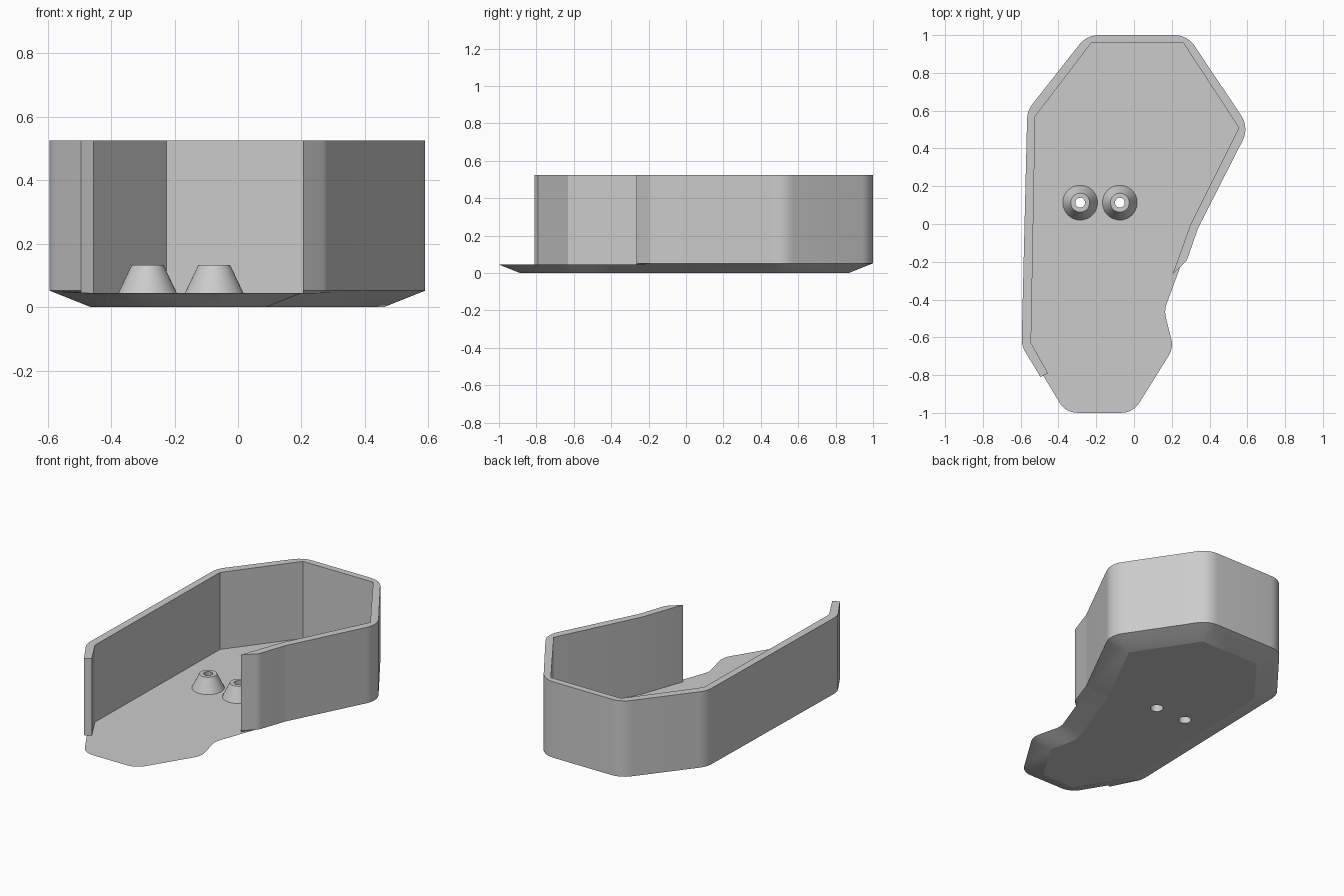
import bpy, bmesh, math
from mathutils import Vector

if "Cube" in bpy.data.objects:
    bpy.data.objects.remove(bpy.data.objects["Cube"])

grey = bpy.data.materials.new("light_grey")
grey.use_nodes = True
COLOUR = (0.6, 0.6, 0.6, 1)
grey.diffuse_color = COLOUR
grey.node_tree.nodes["Principled BSDF"].inputs["Base Color"].default_value = COLOUR

CHAMFER, RIM, FLOOR, TOP = 0.13, 0.052, 0.045, 0.525
LIP = CHAMFER * (1 - FLOOR / RIM)      # inset of the chamfer at floor height


def rounded(corners, closed):
    """Clockwise corners (x, y, radius) -> list of (point, outward normal)."""
    out, n = [], len(corners)
    for i, (x, y, r) in enumerate(corners):
        p = Vector((x, y))
        if not closed and i in (0, n - 1):
            out.append((p, Vector((0, 0))))
            continue
        a = (p - Vector(corners[i - 1][:2])).normalized()
        b = (Vector(corners[(i + 1) % n][:2]) - p).normalized()
        na, nb = Vector((-a.y, a.x)), Vector((-b.y, b.x))
        side = -1 if a.cross(b) < 0 else 1
        half = a.angle(b) / 2
        start = p - a * r * math.tan(half)
        centre = start + na * r * side
        steps = max(2, round(math.degrees(2 * half) / 7))
        for k in range(steps + 1):
            ang = side * 2 * half * k / steps
            c, s = math.cos(ang), math.sin(ang)
            nrm = Vector((na.x * c - na.y * s, na.x * s + na.y * c))
            out.append((centre - nrm * r * side, nrm))
    return out


def finish(name, bm):
    bmesh.ops.remove_doubles(bm, verts=bm.verts, dist=0.0005)
    bmesh.ops.recalc_face_normals(bm, faces=bm.faces)
    mesh = bpy.data.meshes.new(name)
    bm.to_mesh(mesh)
    bm.free()
    mesh.materials.append(grey)
    ob = bpy.data.objects.new(name, mesh)
    bpy.context.collection.objects.link(ob)
    return ob


def smooth(ob):
    bpy.ops.object.select_all(action='DESELECT')
    ob.select_set(True)
    bpy.context.view_layer.objects.active = ob
    bpy.ops.object.shade_smooth_by_angle(angle=math.radians(15))


def loft(name, rings, wrap=False):
    """Skin equal-length rings; cap the ends or join last ring to first."""
    bm = bmesh.new()
    loops = [[bm.verts.new(v) for v in ring] for ring in rings]
    pairs = list(zip(loops, loops[1:])) + ([(loops[-1], loops[0])] if wrap else [])
    for lo, hi in pairs:
        for i in range(len(lo)):
            j = (i + 1) % len(lo)
            bm.faces.new((lo[i], lo[j], hi[j], hi[i]))
    if not wrap:
        bm.faces.new(loops[0])
        bm.faces.new(loops[-1])
    return finish(name, bm)


def level(outline, inset, z):
    return [(*(p - nrm * inset), z) for p, nrm in outline]


def circle(x, y, r, z, n=48):
    return [(x + r * math.cos(math.tau * i / n), y + r * math.sin(math.tau * i / n), z)
            for i in range(n)]


# Outer corners shared by tray and wall, clockwise from the left front
R = CHAMFER
shared = [(-0.595, -0.645, R), (-0.565, 0.6, R), (-0.25, 1, R), (0.283, 1, R),
          (0.61, 0.51, R), (0.34, -0.02, 0.15)]

# Tray floor with a wide chamfer underneath
tray_outline = rounded(shared + [(0.178, -0.459, 0.1), (0.228, -0.659, R),
                                 (0.005, -1.017, R), (-0.372, -1.017, R)], True)
tray = loft("tray_floor", [level(tray_outline, CHAMFER, 0), level(tray_outline, LIP, FLOOR)])

# Wall open at the front, square inner corners, tapered tip on the left side
wall_outline = rounded([(-0.495, -0.81, 0)] + shared
                       + [(0.279, -0.195, 0.07), (0.205, -0.265, 0)], False)
inner = [(0.3, 0), (0.555, 0.51), (0.26, 0.96), (-0.225, 0.96),
         (-0.523, 0.57), (-0.545, -0.63), (-0.455, -0.79)]
wall_outline += [(Vector(p), Vector((0, 0))) for p in inner]
wall = loft("surrounding_wall", [level(wall_outline, LIP, FLOOR), level(wall_outline, 0, RIM),
                                 level(wall_outline, 0, TOP)])

# Two conical bosses with tapered screw holes through the floor
BOSS_TOP, HOLE_LOW, HOLE_HIGH = 0.133, 0.037, 0.026
hole_mid = HOLE_LOW + (HOLE_HIGH - HOLE_LOW) * FLOOR / BOSS_TOP
for side, x in (("right", -0.285), ("left", -0.075)):
    y = 0.113
    boss = loft(side + "_screw_boss", [
        circle(x, y, 0.092, FLOOR), circle(x, y, 0.05, BOSS_TOP),
        circle(x, y, HOLE_HIGH, BOSS_TOP), circle(x, y, hole_mid, FLOOR)], wrap=True)
    smooth(boss)
    slope = (hole_mid - HOLE_LOW) / FLOOR
    cutter = loft("hole_cutter", [circle(x, y, HOLE_LOW + slope * z, z) for z in (-0.05, 0.1)])
    cutter.hide_render = True
    cut = tray.modifiers.new("screw_hole", 'BOOLEAN')
    cut.operation, cut.solver, cut.object = 'DIFFERENCE', 'EXACT', cutter
    bpy.context.view_layer.objects.active = tray
    bpy.ops.object.modifier_apply(modifier=cut.name)
    bpy.data.objects.remove(cutter)

smooth(tray)
smooth(wall)
